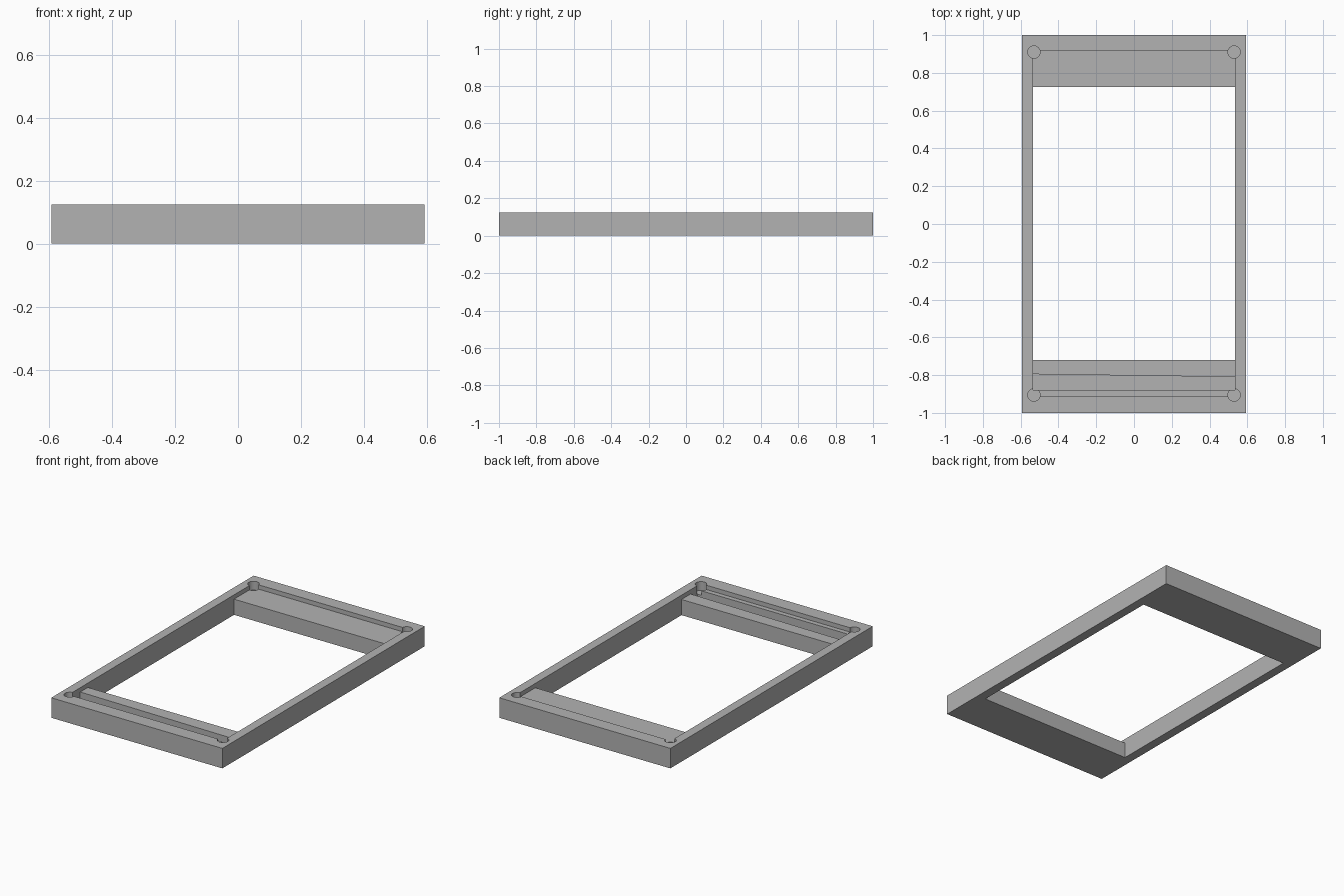
import bpy
import bmesh

# Remove the default cube
cube = bpy.data.objects.get("Cube")
if cube:
    bpy.data.objects.remove(cube, do_unlink=True)

HALF_X, HALF_Y, HEIGHT = 0.592, 1.0, 0.125
INNER_X = 0.535       # inside of the side rails
SHELF_Z = 0.098       # recessed shelf level
ABOVE = 0.2           # cutters reach past the top

grey = bpy.data.materials.new("plain grey")
grey.use_nodes = True
colour = (0.45, 0.45, 0.45, 1)
grey.diffuse_color = colour
grey.node_tree.nodes["Principled BSDF"].inputs["Base Color"].default_value = colour


def prism(name, outline, z0, z1):
    """Upright solid with the given plan outline."""
    bm = bmesh.new()
    base = bm.faces.new([bm.verts.new((x, y, z0)) for x, y in outline])
    top = bmesh.ops.extrude_face_region(bm, geom=[base])["geom"]
    bmesh.ops.translate(bm, vec=(0, 0, z1 - z0),
                        verts=[v for v in top if isinstance(v, bmesh.types.BMVert)])
    bmesh.ops.recalc_face_normals(bm, faces=bm.faces)
    mesh = bpy.data.meshes.new(name)
    bm.to_mesh(mesh)
    bm.free()
    mesh.materials.append(grey)
    obj = bpy.data.objects.new(name, mesh)
    bpy.context.collection.objects.link(obj)
    return obj


def rect(x, y0, y1):
    return [(-x, y0), (x, y0), (x, y1), (-x, y1)]


def cut(body, cutter):
    """Subtract the cutter, then discard it."""
    cutter.hide_render = True
    mod = body.modifiers.new(cutter.name, "BOOLEAN")
    mod.operation = "DIFFERENCE"
    mod.solver = "EXACT"
    mod.object = cutter
    bpy.context.view_layer.objects.active = body
    bpy.ops.object.modifier_apply(modifier=mod.name)
    bpy.data.objects.remove(cutter, do_unlink=True)


# Outer block
frame = prism("frame", rect(HALF_X, -HALF_Y, HALF_Y), 0, HEIGHT)

# Shallow recess, leaving a shelf at each end
cut(frame, prism("recess_cutter", rect(INNER_X, -0.91, 0.915), SHELF_Z, ABOVE))

# Through opening
cut(frame, prism("opening_cutter", rect(INNER_X, -0.72, 0.725), -ABOVE, ABOVE))

# Slot in the front shelf, its rear edge slightly skewed
slot = [(-INNER_X, -0.88), (INNER_X, -0.88), (INNER_X, -0.81), (-INNER_X, -0.795)]
cut(frame, prism("slot_cutter", slot, 0.05, ABOVE))

# Round corner pockets
for x in (-0.53, 0.53):
    for y in (-0.905, 0.91):
        bpy.ops.mesh.primitive_cylinder_add(vertices=32, radius=0.033, depth=0.2,
                                            location=(x, y, 0.17))
        hole = bpy.context.object
        hole.name = "corner_pocket_cutter"
        hole.data.materials.append(grey)
        cut(frame, hole)

# Smooth pocket walls, sharp edges elsewhere
bpy.ops.object.select_all(action="DESELECT")
frame.select_set(True)
bpy.context.view_layer.objects.active = frame
bpy.ops.object.shade_smooth_by_angle()
